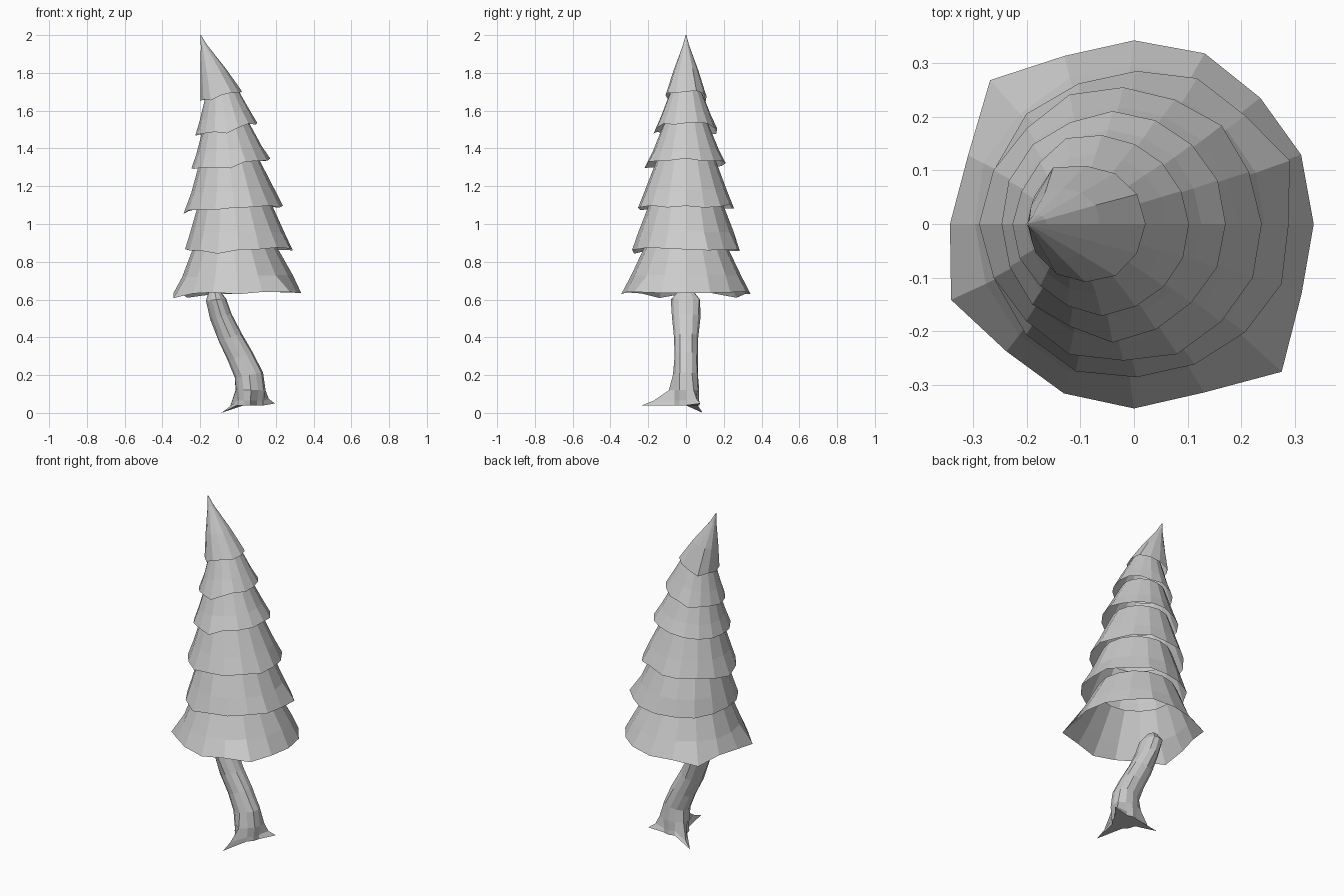
import bpy, random
from math import cos, sin, pi, radians

if "Cube" in bpy.data.objects:
    bpy.data.objects.remove(bpy.data.objects["Cube"])
random.seed(4)


def loft(name, rings, cap_start=False, cap_end=False):
    """Skin equal-length rings of points with flat quads."""
    n = len(rings[0])
    verts = [p for r in rings for p in r]
    faces = []
    for k in range(len(rings) - 1):
        for i in range(n):
            j = (i + 1) % n
            faces.append((k*n + i, k*n + j, (k+1)*n + j, (k+1)*n + i))
    if cap_start:
        faces.append(tuple(reversed(range(n))))
    if cap_end:
        faces.append(tuple(range((len(rings)-1)*n, len(rings)*n)))
    me = bpy.data.meshes.new(name)
    me.from_pydata(verts, [], faces)
    me.update()
    ob = bpy.data.objects.new(name, me)
    bpy.context.collection.objects.link(ob)
    return ob


def ring(n, cx, z, rx, ry=None, tilt=0, jit=0.0, zjit=0.0, pull={}):
    """Jittered ring; tilt raises it along +x; pull = {index: (radius factor, dz)}."""
    ry = ry or rx
    pts = []
    for i in range(n):
        a = 2*pi*i/n
        f, dz = pull.get(i, (1 + random.uniform(-jit, jit), random.uniform(-zjit, zjit)))
        x = rx*f*cos(a)
        pts.append((cx + x, ry*f*sin(a), z + tilt*x + dz))
    return pts


# Foliage skirts: rim (cx, z, r), upper end (cx, z, r), tilt, ragged rim points
tiers = [
    ((0.00, 0.635, 0.338), (-0.02, 0.89, 0.215), 0.02,
     {6: (1.12, -0.02), 14: (1.15, 0.0), 9: (1.09, -0.02)}),
    ((0.005, 0.865, 0.288), (-0.02, 1.12, 0.188), 0.02, {1: (1.07, -0.01), 11: (1.03, -0.02)}),
    ((-0.02, 1.085, 0.258), (-0.045, 1.34, 0.155), 0.04, {8: (1.04, -0.02), 3: (0.97, 0.015)}),
    ((-0.04, 1.315, 0.208), (-0.065, 1.53, 0.118), 0.13, {12: (1.06, -0.02)}),
    ((-0.06, 1.50, 0.163), (-0.09, 1.72, 0.075), 0.22, {5: (1.06, -0.01), 12: (1.05, -0.02)}),
]
N = 16
for k, (lo, up, tilt, pull) in enumerate(tiers):
    def mix(t, bulge=0.0):
        return [a + (b - a)*t for a, b in zip(lo, up)][:2] + [lo[2] + (up[2]-lo[2])*t + bulge]
    loft(f"foliage_tier_{k+1}", [
        ring(N, *lo, tilt=tilt, jit=0.02, zjit=0.008, pull=pull),
        ring(N, *mix(0.35, -0.002), tilt=tilt, jit=0.015),
        ring(N, *up, tilt=tilt, jit=0.01)])

# Crown leaning to a bent tip
loft("foliage_crown", [
    ring(12, -0.09, 1.675, 0.11, tilt=0.25, jit=0.03, zjit=0.008, pull={4: (1.1, -0.01)}),
    ring(12, -0.132, 1.81, 0.068, tilt=0.2, jit=0.03),
    ring(12, -0.18, 1.945, 0.017, tilt=0.1),
    ring(12, -0.198, 2.0, 0.002)], cap_end=True)

# Leaning trunk with three roots pulled out of the lowest rings
def roots(scale, dz):
    return {i: (f*scale, h + dz) for i, f, h in ((1, 2.1, 0.01), (5, 2.45, -0.04), (9, 3.25, 0.0))}

M = 12
base = {i: v for i, v in roots(1, 0).items()}
loft("trunk", [
    ring(M, 0.065, 0.04, 0.072, pull=base),
    ring(M, 0.067, 0.065, 0.07, pull=roots(0.75, 0.0)),
    ring(M, 0.068, 0.12, 0.078, 0.07, pull={1: (1.15, 0), 5: (1.2, 0), 9: (1.3, 0)}),
    ring(M, 0.06, 0.2, 0.074, 0.066, tilt=0.2, jit=0.05),
    ring(M, 0.012, 0.3, 0.067, 0.063, tilt=0.35, jit=0.05),
    ring(M, -0.04, 0.4, 0.061, 0.064, tilt=0.35, jit=0.05),
    ring(M, -0.088, 0.51, 0.056, 0.074, tilt=0.25, jit=0.06),
    ring(M, -0.115, 0.6, 0.052, 0.078, tilt=0.1, jit=0.06),
    ring(M, -0.125, 0.65, 0.026, 0.035)], cap_start=True, cap_end=True)
